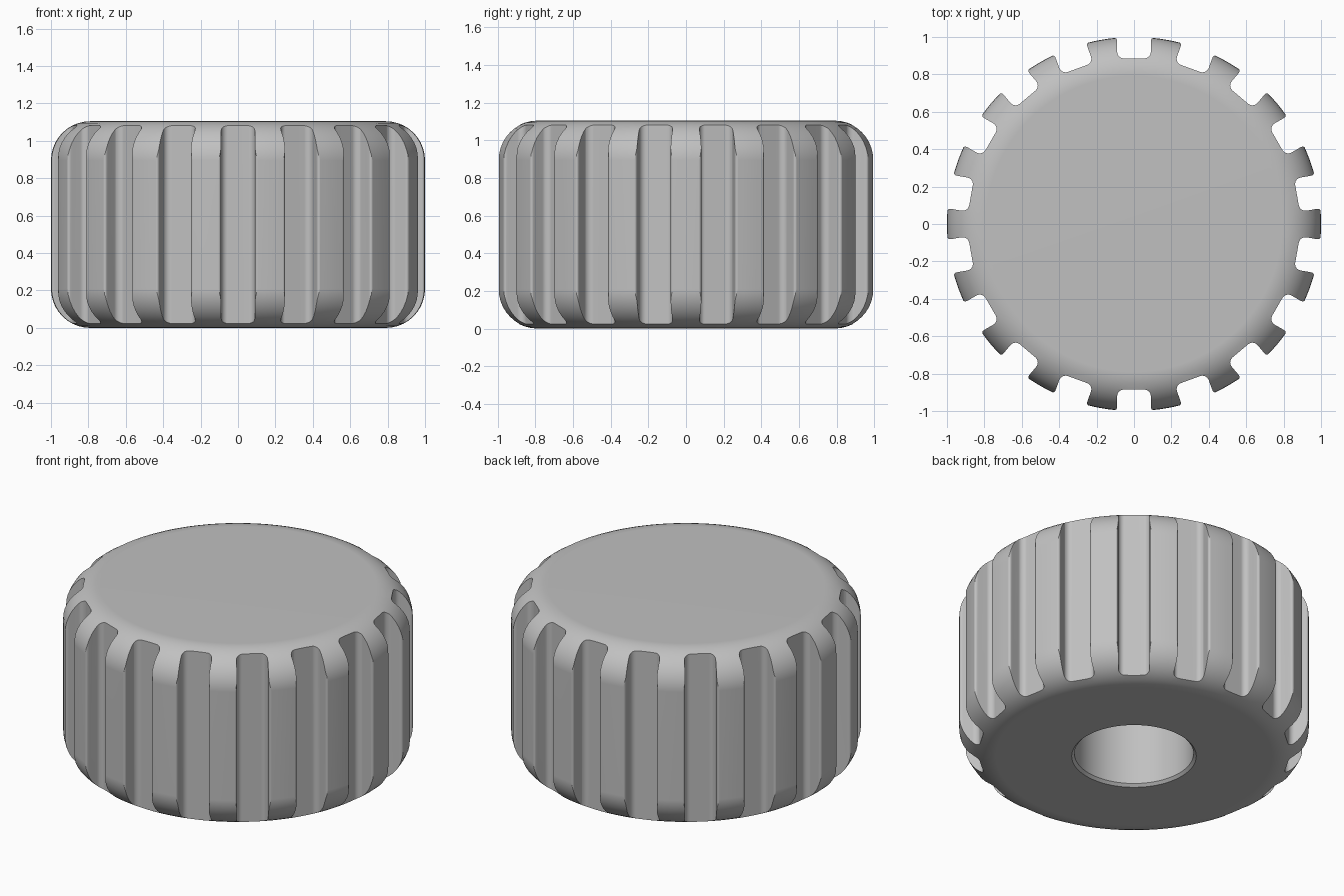
import bpy, bmesh, math
from mathutils import Matrix, Vector

cube = bpy.data.objects.get("Cube")
if cube:
    bpy.data.objects.remove(cube, do_unlink=True)

HEIGHT = 1.105
ROUND = 0.21
TEETH = 18
BORE = 0.34
CHAMFER = 0.016
BORE_DEPTH = 0.8

grey = bpy.data.materials.new("plain grey")
grey.use_nodes = True
colour = (0.53, 0.53, 0.53, 1)
grey.diffuse_color = colour
grey.node_tree.nodes["Principled BSDF"].inputs["Base Color"].default_value = colour


def arc(cx, cy, r, start, end, steps):
    angles = [math.radians(start + (end - start) * i / steps) for i in range(steps + 1)]
    return [(cx + r * math.cos(a), cy + r * math.sin(a)) for a in angles]


def make_object(name, bm):
    bmesh.ops.recalc_face_normals(bm, faces=bm.faces)
    mesh = bpy.data.meshes.new(name)
    bm.to_mesh(mesh)
    bm.free()
    obj = bpy.data.objects.new(name, mesh)
    bpy.context.collection.objects.link(obj)
    mesh.materials.append(grey)
    return obj


# Knob body: turned profile with rounded rims and a blind bore underneath
profile = [(0, BORE_DEPTH), (BORE, BORE_DEPTH), (BORE, CHAMFER), (BORE + CHAMFER, 0)]
profile += arc(1 - ROUND, ROUND, ROUND, -90, 0, 10)
profile += arc(1 - ROUND, HEIGHT - ROUND, ROUND, 0, 90, 10)
profile.append((0, HEIGHT))
bm = bmesh.new()
verts = [bm.verts.new((r, 0, z)) for r, z in profile]
edges = [bm.edges.new(pair) for pair in zip(verts, verts[1:])]
bmesh.ops.spin(bm, geom=verts + edges, cent=(0, 0, 0), axis=(0, 0, 1),
               angle=math.tau, steps=TEETH * 10, use_merge=True)
bmesh.ops.remove_doubles(bm, verts=bm.verts, dist=1e-5)
knob = make_object("grip_knob", bm)

# Groove cutters: filleted floor, straight walls, softened mouth
half = arc(0.055, 0.92, 0.035, -90, 0, 5)
half += [(0.09, 0.975)] + arc(0.105, 0.98, 0.015, 180, 90, 4)[1:] + [(0.105, 1.1)]
outline = half + [(-x, y) for x, y in reversed(half)]
bm = bmesh.new()
for i in range(TEETH):
    turn = Matrix.Rotation(math.tau * (i + 0.5) / TEETH, 4, "Z")
    base = [bm.verts.new(turn @ Vector((y, x, -0.1))) for x, y in outline]
    face = bm.faces.new(base)
    new = bmesh.ops.extrude_face_region(bm, geom=[face])["geom"]
    bmesh.ops.translate(bm, vec=(0, 0, HEIGHT + 0.2),
                        verts=[g for g in new if isinstance(g, bmesh.types.BMVert)])
cutter = make_object("groove_cutter", bm)
cutter.hide_render = True

# Cut the grooves, then smooth the rounded surfaces
bpy.ops.object.select_all(action="DESELECT")
knob.select_set(True)
bpy.context.view_layer.objects.active = knob
cut = knob.modifiers.new("grooves", "BOOLEAN")
cut.operation = "DIFFERENCE"
cut.solver = "EXACT"
cut.object = cutter
bpy.ops.object.modifier_apply(modifier=cut.name)
bpy.data.objects.remove(cutter, do_unlink=True)
bpy.ops.object.shade_smooth_by_angle(angle=math.radians(32))
weighted = knob.modifiers.new("even_shading", "WEIGHTED_NORMAL")
weighted.keep_sharp = True
